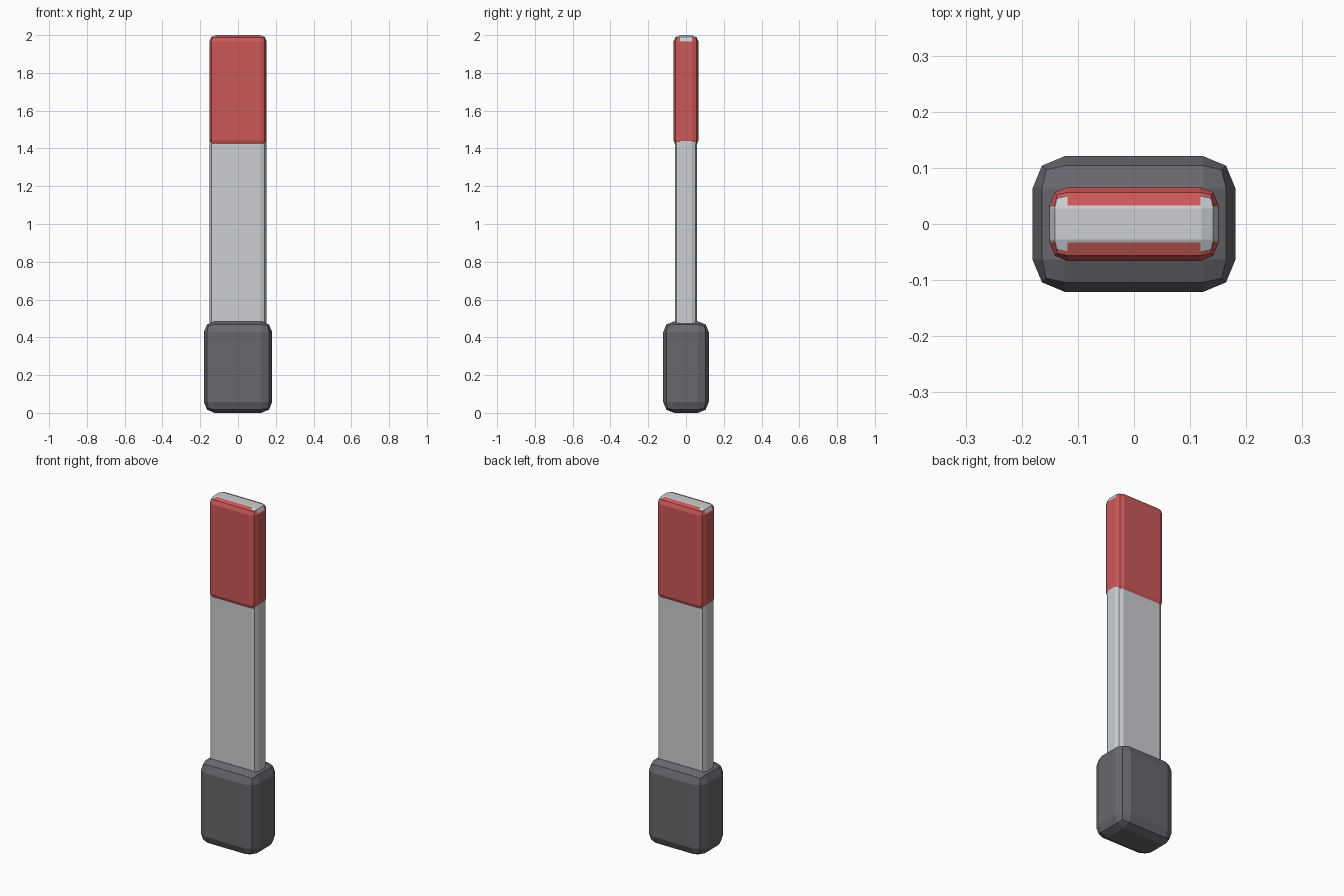
import bpy
import bmesh
from mathutils import Vector

cube = bpy.data.objects.get("Cube")
if cube:
    bpy.data.objects.remove(cube, do_unlink=True)


def make_material(name, rgb):
    mat = bpy.data.materials.new(name)
    mat.use_nodes = True
    colour = (*rgb, 1.0)
    mat.diffuse_color = colour
    mat.node_tree.nodes["Principled BSDF"].inputs["Base Color"].default_value = colour
    return mat


def rounded_box(name, half_x, half_y, bottom, top, bevel, mat):
    """Box on the z axis with two-step rounded edges and flat faces."""
    bm = bmesh.new()
    bmesh.ops.create_cube(bm, size=2)
    bmesh.ops.scale(bm, vec=Vector((half_x, half_y, (top - bottom) / 2)), verts=bm.verts)
    bmesh.ops.translate(bm, vec=Vector((0, 0, (top + bottom) / 2)), verts=bm.verts)
    bmesh.ops.bevel(bm, geom=bm.edges[:], offset=bevel, segments=2,
                    profile=0.5, affect='EDGES')
    mesh = bpy.data.meshes.new(name)
    bm.to_mesh(mesh)
    bm.free()
    mesh.materials.append(mat)
    obj = bpy.data.objects.new(name, mesh)
    bpy.context.collection.objects.link(obj)
    return obj


dark_grey = make_material("dark grey grip", (0.138, 0.136, 0.153))
light_grey = make_material("light grey shaft", (0.597, 0.617, 0.644))
red = make_material("red tip", (0.61, 0.098, 0.098))

# Chunky grip, slim shaft, and a sleeve around the upper end of the shaft
rounded_box("grip", 0.181, 0.121, 0.0, 0.485, 0.058, dark_grey)
rounded_box("shaft", 0.15, 0.058, 0.3, 2.0, 0.03, light_grey)
rounded_box("tip_sleeve", 0.151, 0.066, 1.41, 1.998, 0.033, red)
